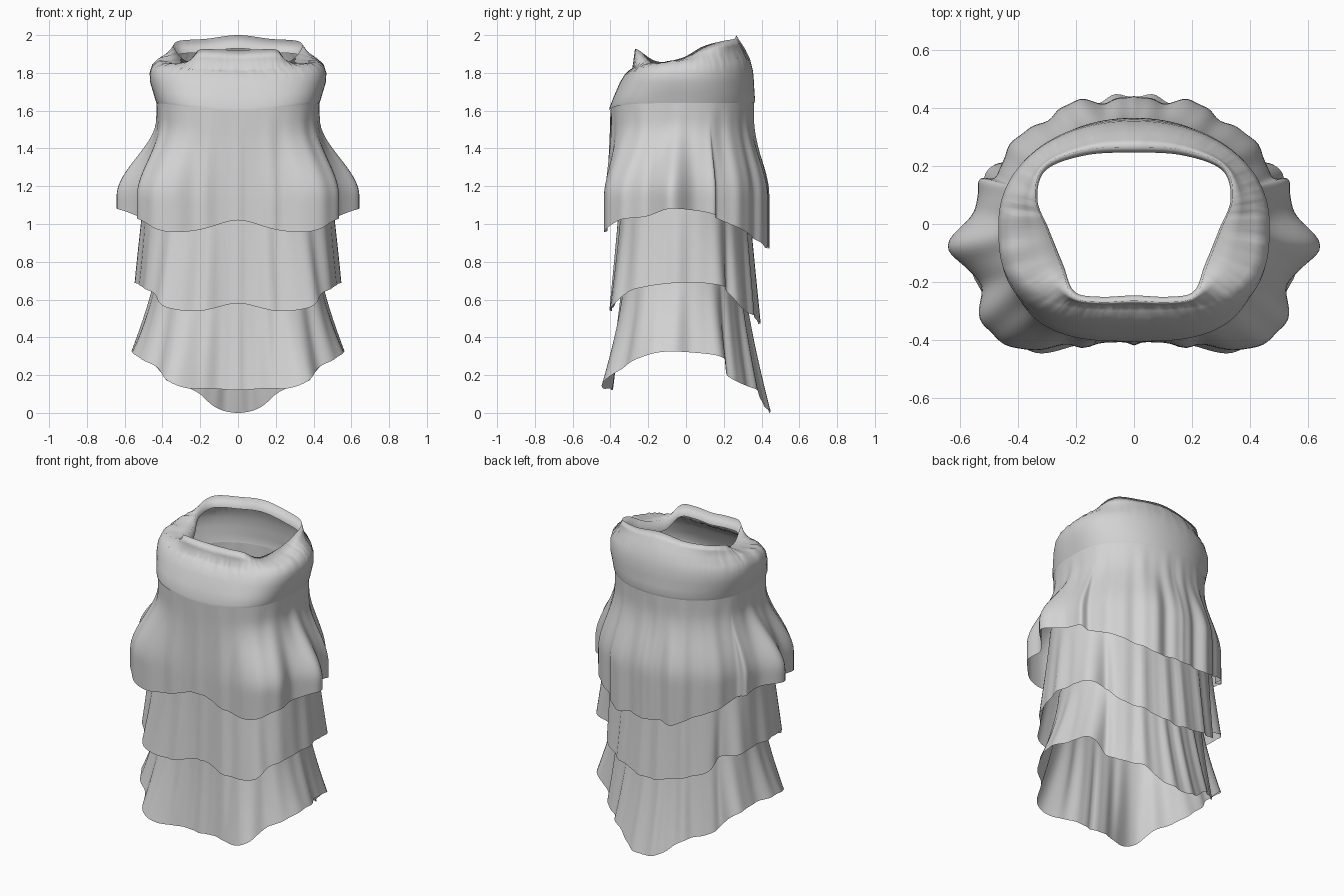
import bpy, bmesh, math, random
from mathutils import Vector

random.seed(4)
cube = bpy.data.objects.get("Cube")
if cube:
    bpy.data.objects.remove(cube)

cloth = bpy.data.materials.new("light grey cloth")
cloth.use_nodes = True
GREY = (0.65, 0.65, 0.65, 1)
cloth.diffuse_color = GREY
cloth.node_tree.nodes["Principled BSDF"].inputs["Base Color"].default_value = GREY


def smooth_loop(half, steps):
    """Closed, mirrored Catmull-Rom loop through key points (front to back)."""
    keys = [Vector(k) for k in half]
    keys += [Vector((-k.x, k.y, k.z)) for k in reversed(keys[1:-1])]
    n = len(keys)
    loop = []
    for i in range(n):
        a, b, c, d = (keys[(i + j) % n] for j in (-1, 0, 1, 2))
        for s in range(steps):
            t = s / steps
            loop.append(0.5 * (2 * b + (c - a) * t + (2 * a - 5 * b + 4 * c - d) * t ** 2
                               + (3 * b - a - 3 * c + d) * t ** 3))
    return loop


def oval(guide, z, width, front, back, dip=0.0, tilt=0.0):
    """Ring, boxy in front and round behind, with a point at each guide bearing."""
    ring = []
    for g in guide:
        a = math.atan2(g.y, g.x)
        c, s = math.cos(a), math.sin(a)
        depth, power = (back, 2.1) if s > 0 else (front, 3)
        r = ((abs(c) / width) ** power + (abs(s) / depth) ** power) ** (-1 / power)
        ring.append(Vector((r * c, r * s, z - dip * max(0, -s) ** 4 + tilt * s)))
    return ring


def skin(name, rings):
    """Bridge a stack of equal rings into one smooth sheet."""
    bm = bmesh.new()
    rows = [[bm.verts.new(p) for p in ring] for ring in rings]
    n = len(rows[0])
    for low, high in zip(rows, rows[1:]):
        for i in range(n):
            j = (i + 1) % n
            bm.faces.new((low[i], low[j], high[j], high[i]))
    mesh = bpy.data.meshes.new(name)
    bm.to_mesh(mesh)
    bm.free()
    mesh.materials.append(cloth)
    for face in mesh.polygons:
        face.use_smooth = True
    obj = bpy.data.objects.new(name, mesh)
    bpy.context.collection.objects.link(obj)
    return obj


def ruffle(name, hem_keys, top_shape, flare, rows=20, steps=8, pleat=0.007):
    """Hanging tier: an oval top that spreads into the draped hem."""
    hem = smooth_loop(hem_keys, steps)
    top = oval(hem, **top_shape)
    rings = []
    for k in range(rows + 1):
        t = 1 - k / rows
        ring = []
        for a, b in zip(top, hem):
            drop = (a.z - b.z) * t
            p = a.lerp(b, flare(t, drop))
            p.z = a.z - drop
            out = Vector((p.x, p.y, 0)).normalized()
            bearing = abs(math.atan2(p.x, -p.y))
            fold = math.cos(bearing * 17) + 0.6 * math.cos(bearing * 29 + 1)
            ring.append(p + out * fold * pleat * math.sin(t * math.pi * 0.6))
        rings.append(ring)
    return skin(name, rings)


def billow(t, drop):
    """Hangs straight from the waist, swells over the hip, then falls plumb."""
    s = min(1, max(0, (drop - .1) / .4))
    return s * s * (3 - 2 * s)


# Upper tier, with wide flares at the hips
ruffle("upper_tier",
       [(0, -.41, 1.02), (.2, -.42, .97), (.38, -.43, .96), (.52, -.36, 1.02),
        (.53, -.21, 1.04), (.635, -.09, 1.08), (.55, .06, 1.07), (.53, .15, 1.05),
        (.47, .16, 1.03), (.455, .235, 1), (.36, .33, .95), (.25, .39, .9),
        (.19, .435, .87), (.09, .415, .88), (0, .45, .87)],
       dict(z=1.65, width=.43, front=.4, back=.36, dip=.05), billow)

# Middle tier
ruffle("middle_tier",
       [(0, -.375, .58), (.2, -.4, .54), (.38, -.39, .56), (.46, -.31, .64),
        (.53, -.14, .68), (.53, .05, .69), (.49, .2, .67), (.39, .22, .64),
        (.35, .29, .56), (.2, .36, .51), (0, .39, .47)],
       dict(z=1.2, width=.495, front=.35, back=.33), lambda t, drop: t ** 1.3)

# Lower tier, ending in a tail at the back
ruffle("lower_tier",
       [(0, -.39, .12), (.15, -.4, .13), (.27, -.445, .13), (.37, -.43, .17),
        (.41, -.36, .22), (.48, -.29, .27), (.565, -.15, .32), (.53, .03, .32),
        (.49, .2, .29), (.4, .22, .2), (.35, .28, .16), (.23, .37, .12),
        (.12, .42, .03), (0, .45, 0)],
       dict(z=.8, width=.43, front=.335, back=.3), lambda t, drop: t ** 1.5)

# Waistband: swelling belt, crumpled shoulder, standing collar and inner lip
rim = smooth_loop([(0, -.265, 1.92), (.12, -.27, 1.925), (.21, -.25, 1.92),
                   (.25, -.15, 1.86), (.3, -.02, 1.88), (.34, .09, 1.94),
                   (.31, .2, 1.97), (.17, .255, 1.98), (0, .265, 2.0)], 12)
belt = [oval(rim, 1.64, .432, .405, .362, dip=.04),
        oval(rim, 1.655, .437, .405, .366, dip=.04),
        oval(rim, 1.70, .45, .38, .362, dip=.02),
        oval(rim, 1.75, .465, .35, .36),
        oval(rim, 1.80, .468, .325, .355, tilt=.01),
        oval(rim, 1.84, .455, .3, .34, tilt=.03),
        oval(rim, 1.87, .42, .285, .315, tilt=.05)]
for ring in belt[-2:]:
    for p in ring:
        p.z += random.uniform(-.005, .005)
neck = [a.lerp(b, .5) for a, b in zip(belt[-1], rim)]
for p, edge in zip(neck, rim):
    p.z = min(p.z, edge.z - .01)
lip = [Vector((p.x * .98, p.y * .93, p.z - .07)) for p in rim]
skin("waistband", belt + [neck, rim, lip])
